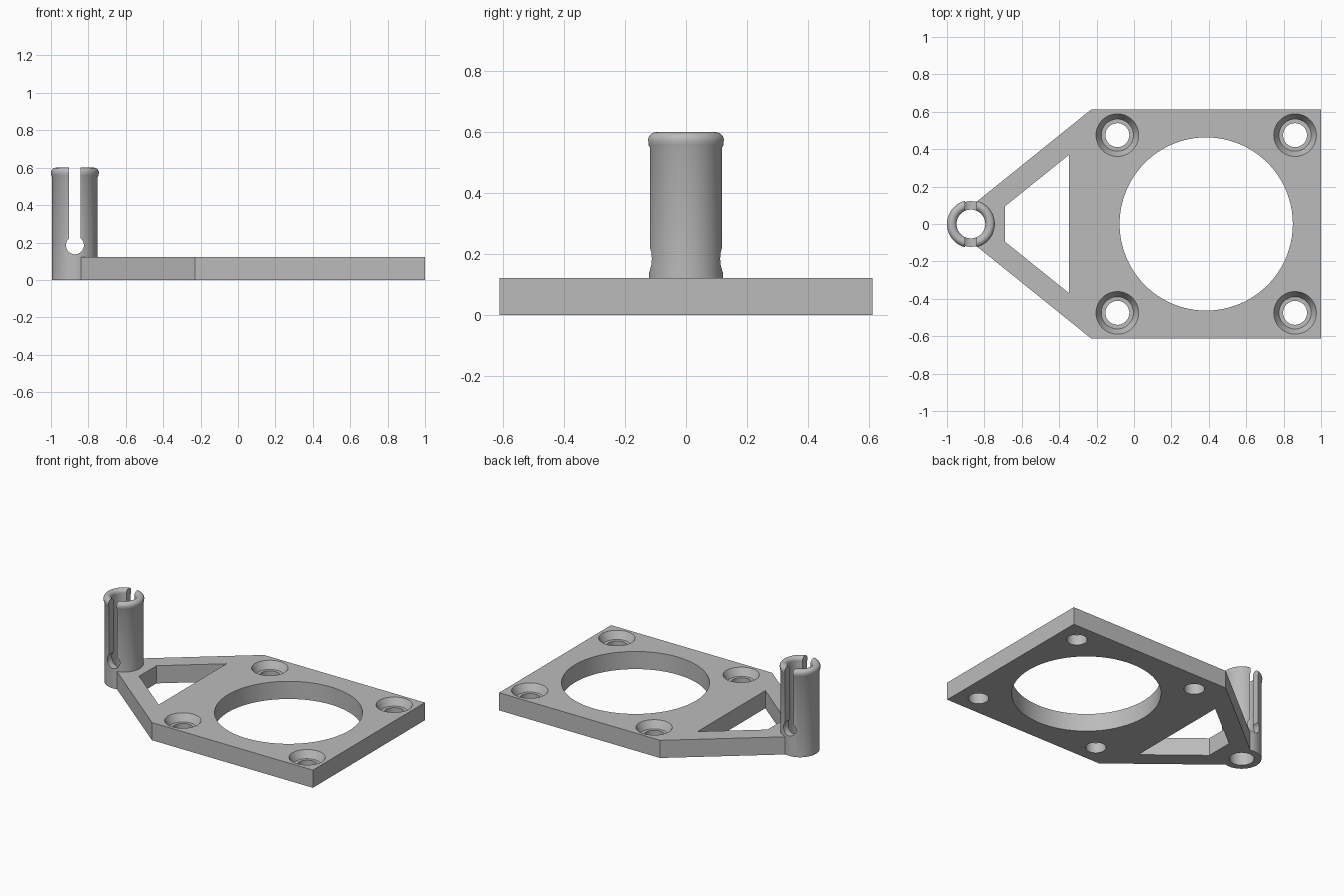
import bpy, bmesh, math
from mathutils import Matrix

if "Cube" in bpy.data.objects:
    bpy.data.objects.remove(bpy.data.objects["Cube"])

THICK = 0.122
TUBE_X, BORE, TUBE_R = -0.872, 0.077, 0.122

grey = bpy.data.materials.new("mid_grey")
grey.diffuse_color = (0.5, 0.5, 0.5, 1)
grey.use_nodes = True
grey.node_tree.nodes["Principled BSDF"].inputs["Base Color"].default_value = grey.diffuse_color


def make_object(name, bm):
    bmesh.ops.recalc_face_normals(bm, faces=bm.faces)
    me = bpy.data.meshes.new(name)
    bm.to_mesh(me)
    bm.free()
    ob = bpy.data.objects.new(name, me)
    bpy.context.collection.objects.link(ob)
    me.materials.append(grey)
    return ob


def prism(name, pts, z0, z1):
    """Extrude a flat outline from z0 to z1."""
    bm = bmesh.new()
    face = bm.faces.new([bm.verts.new((x, y, z0)) for x, y in pts])
    ext = bmesh.ops.extrude_face_region(bm, geom=[face])["geom"]
    verts = [v for v in ext if isinstance(v, bmesh.types.BMVert)]
    bmesh.ops.translate(bm, verts=verts, vec=(0, 0, z1 - z0))
    return make_object(name, bm)


def lathe(name, profile, centre, steps=96):
    """Revolve a closed (radius, z) profile; points on the axis become poles."""
    bm = bmesh.new()
    rings = []
    for r, z in profile:
        if r == 0:
            rings.append([bm.verts.new((0, 0, z))] * steps)
        else:
            rings.append([bm.verts.new((r * math.cos(a), r * math.sin(a), z))
                          for a in (2 * math.pi * i / steps for i in range(steps))])
    for a, b in zip(rings, rings[1:] + rings[:1]):
        for i in range(steps):
            j = (i + 1) % steps
            quad = list(dict.fromkeys((a[i], a[j], b[j], b[i])))
            if len(quad) > 2:
                bm.faces.new(quad)
    bmesh.ops.translate(bm, verts=bm.verts, vec=(*centre, 0))
    return make_object(name, bm)


def combine(target, tool, operation="DIFFERENCE"):
    mod = target.modifiers.new("cut", "BOOLEAN")
    mod.operation, mod.solver, mod.object = operation, "EXACT", tool
    bpy.context.view_layer.objects.active = target
    bpy.ops.object.modifier_apply(modifier=mod.name)
    bpy.data.objects.remove(tool)


def rod(r, z0, z1):
    return [(0, z0), (r, z0), (r, z1), (0, z1)]


# Mounting plate with tapered arm
half = [(1, 0.611), (-0.23, 0.611), (-0.84, 0.12)]
plate = prism("mounting_bracket", half + [(x, -y) for x, y in reversed(half)], 0, THICK)

# Window in the arm
window = [(-0.347, 0.37), (-0.689, 0.095), (-0.689, -0.095), (-0.347, -0.37)]
combine(plate, prism("window_cutter", window, -0.1, 0.3))

# Large round opening
combine(plate, lathe("opening_cutter", rod(0.463, -0.1, 0.3), (0.386, 0), 128))

# Four screw holes with tapered recesses
recess = [(0, -0.1), (0.064, -0.1), (0.064, 0.072), (0.086, 0.072),
          (0.114, THICK), (0.114, 0.3), (0, 0.3)]
for x in (-0.089, 0.861):
    for y in (-0.475, 0.475):
        combine(plate, lathe("screw_cutter", recess, (x, y), 48))

# Clearance so the plate ends inside the tube wall
combine(plate, lathe("clearance_cutter", rod(0.1, -0.1, 0.3), (TUBE_X, 0)))

# Clip tube with a rounded lip
mid = (BORE + 0.128) / 2
lip = [(mid + 0.0255 * math.cos(a), 0.574 + 0.026 * math.sin(a))
       for a in (math.pi * i / 14 for i in range(15))]
profile = [(BORE, 0), (TUBE_R, 0), (TUBE_R, 0.549), (0.126, 0.557)] + lip
tube = lathe("clip_tube", profile, (TUBE_X, 0))

# Slot through both walls, ending in a round relief hole
slot = prism("slot_cutter", [(TUBE_X - 0.031, -0.3), (TUBE_X + 0.031, -0.3),
                             (TUBE_X + 0.031, 0.3), (TUBE_X - 0.031, 0.3)], 0.185, 0.8)
combine(tube, slot)
relief = lathe("relief_cutter", rod(0.048, -0.3, 0.3), (0, 0), 48)
relief.data.transform(Matrix.Translation((TUBE_X, 0, 0.185))
                      @ Matrix.Rotation(math.pi / 2, 4, "X"))
combine(tube, relief)
combine(plate, tube, "UNION")

# Smooth round walls, crisp edges
bpy.ops.object.select_all(action="DESELECT")
plate.select_set(True)
bpy.context.view_layer.objects.active = plate
bpy.ops.object.shade_smooth_by_angle(angle=math.radians(30))
